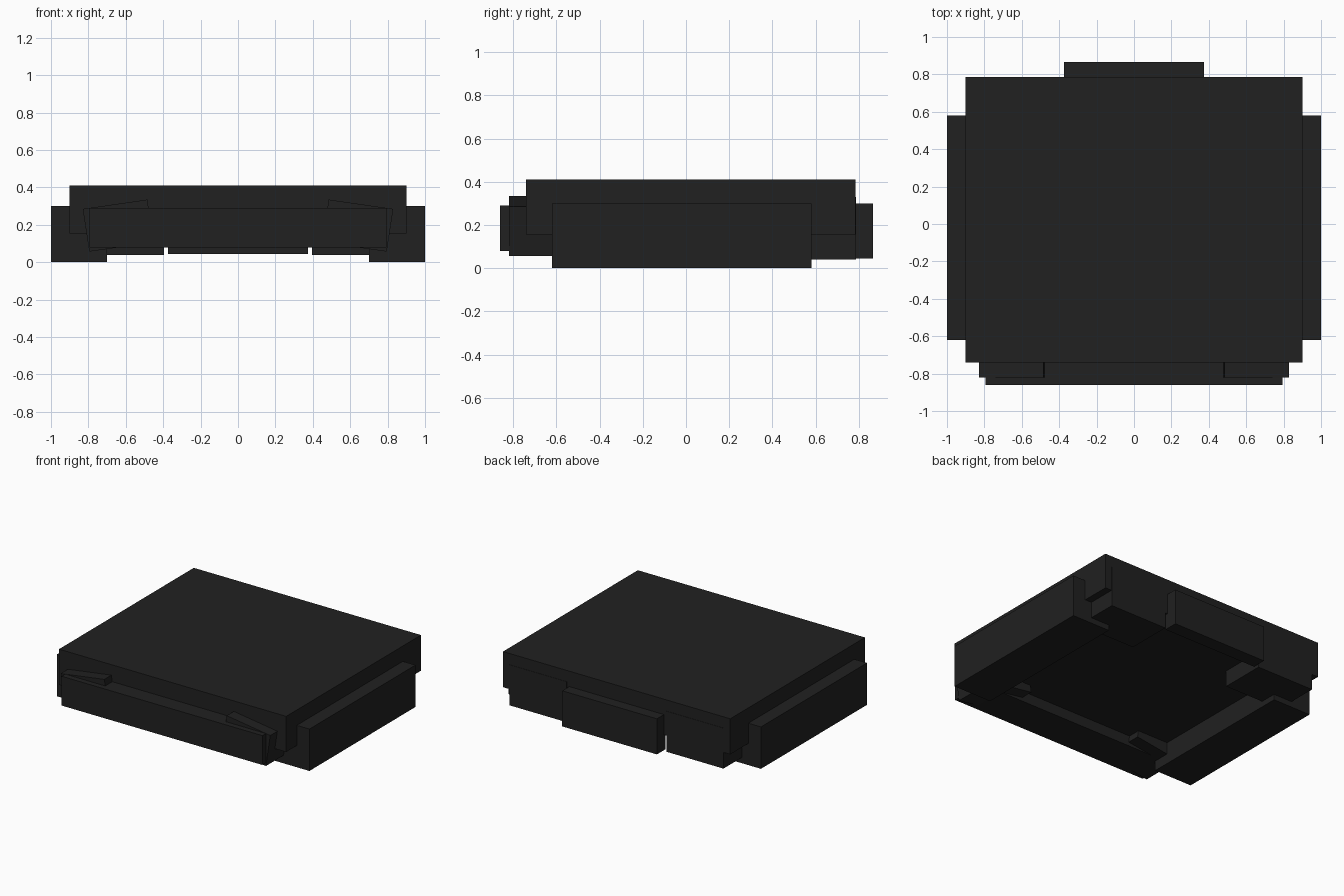
import bpy, bmesh

if "Cube" in bpy.data.objects:
    bpy.data.objects.remove(bpy.data.objects["Cube"])

# Near-black finish shared by every part
black = bpy.data.materials.new("black")
black.diffuse_color = (0.015, 0.015, 0.015, 1)
black.use_nodes = True
black.node_tree.nodes["Principled BSDF"].inputs["Base Color"].default_value = black.diffuse_color


def prism(name, profile, y0, y1):
    """Extrude an x-z outline from y0 to y1."""
    bm = bmesh.new()
    face = bm.faces.new([bm.verts.new((x, y0, z)) for x, z in profile])
    ext = bmesh.ops.extrude_face_region(bm, geom=[face])
    moved = [g for g in ext["geom"] if isinstance(g, bmesh.types.BMVert)]
    bmesh.ops.translate(bm, verts=moved, vec=(0, y1 - y0, 0))
    bmesh.ops.recalc_face_normals(bm, faces=bm.faces)
    mesh = bpy.data.meshes.new(name)
    bm.to_mesh(mesh)
    bm.free()
    mesh.materials.append(black)
    obj = bpy.data.objects.new(name, mesh)
    bpy.context.collection.objects.link(obj)
    return obj


def box(name, x0, x1, y0, y1, z0, z1):
    return prism(name, [(x0, z0), (x1, z0), (x1, z1), (x0, z1)], y0, y1)


def mirror_x(obj):
    obj.modifiers.new("mirror", 'MIRROR')


# Main slab and the centred front and back panels
box("top_slab", -0.90, 0.90, -0.74, 0.785, 0.155, 0.41)
box("front_panel", -0.795, 0.795, -0.86, -0.59, 0.08, 0.29)
box("back_center_panel", -0.375, 0.375, 0.765, 0.865, 0.045, 0.30)

# Side panels reach the ground
mirror_x(box("side_panel", 0.70, 1.00, -0.62, 0.58, 0.0, 0.30))

# Blocks in the back corners
mirror_x(box("back_corner_block", 0.395, 0.848, 0.46, 0.787, 0.04, 0.33))

# Tilted blocks behind the front panel
tilted = [(0.485, 0.335), (0.83, 0.285), (0.795, 0.057), (0.45, 0.107)]
mirror_x(prism("front_corner_block", tilted, -0.82, -0.50))
